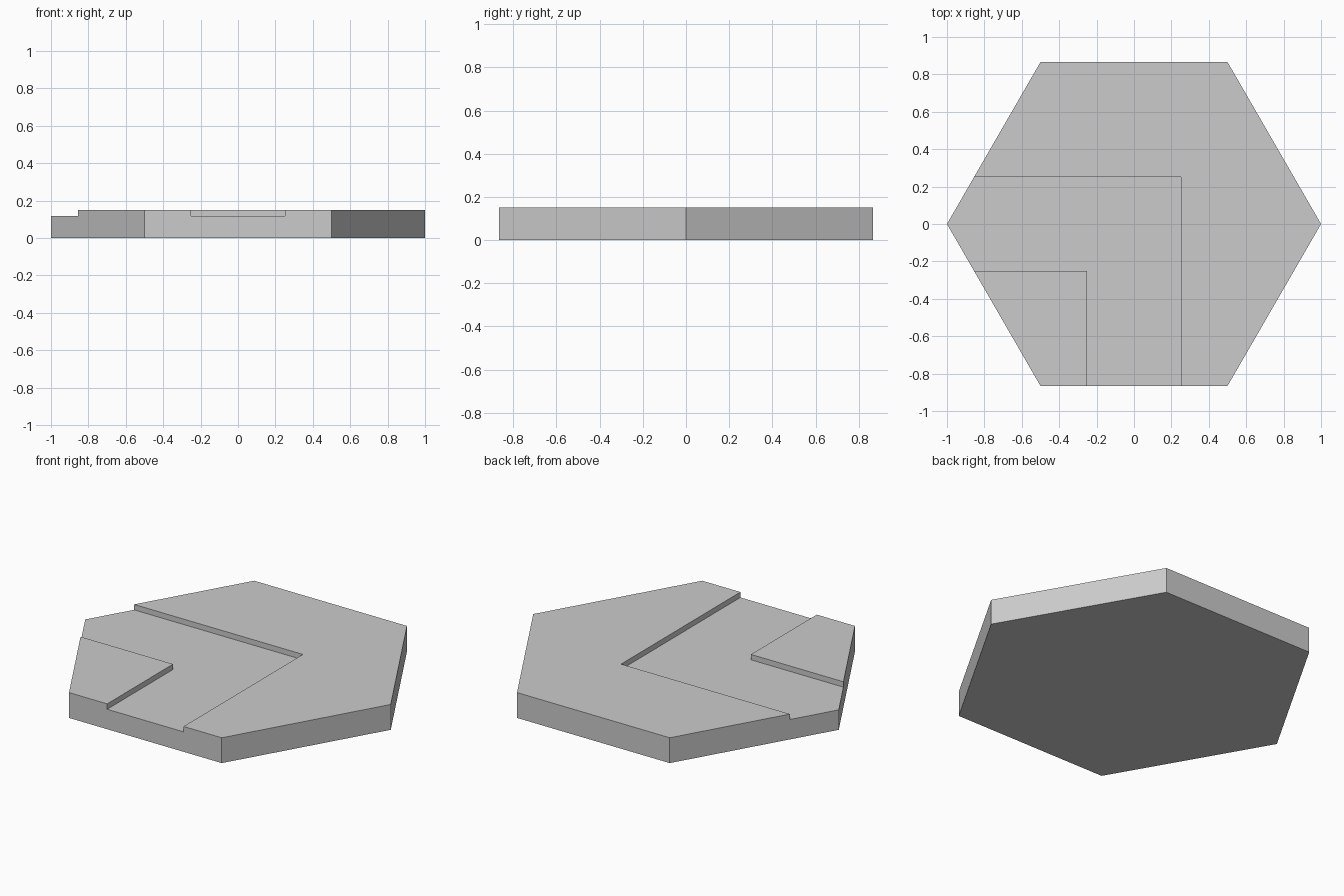
import bpy
import bmesh
from math import cos, sin, pi

HEIGHT, FLOOR, HALF, FAR = 0.15, 0.118, 0.25, 1.5

if "Cube" in bpy.data.objects:
    bpy.data.objects.remove(bpy.data.objects["Cube"], do_unlink=True)

# Plain grey
grey = bpy.data.materials.new("stone_grey")
grey.use_nodes = True
colour = (0.6, 0.6, 0.6, 1)
grey.diffuse_color = colour
grey.node_tree.nodes["Principled BSDF"].inputs["Base Color"].default_value = colour


def prism(name, outline, bottom, top):
    """Extrude a flat outline straight up."""
    bm = bmesh.new()
    base = bm.faces.new([bm.verts.new((x, y, bottom)) for x, y in outline])
    lid = bmesh.ops.extrude_face_region(bm, geom=[base], use_keep_orig=True)["geom"]
    verts = [g for g in lid if isinstance(g, bmesh.types.BMVert)]
    bmesh.ops.translate(bm, verts=verts, vec=(0, 0, top - bottom))
    bmesh.ops.recalc_face_normals(bm, faces=bm.faces)
    mesh = bpy.data.meshes.new(name)
    bm.to_mesh(mesh)
    bm.free()
    mesh.materials.append(grey)
    obj = bpy.data.objects.new(name, mesh)
    bpy.context.collection.objects.link(obj)
    return obj


# Hexagonal tile
tile = prism("hex_tile", [(cos(i * pi / 3), sin(i * pi / 3)) for i in range(6)], 0, HEIGHT)

# Channel with a right-angle bend, open to the -x and -y sides
bend = [(-FAR, HALF), (-FAR, -HALF), (-HALF, -HALF),
        (-HALF, -FAR), (HALF, -FAR), (HALF, HALF)]
cutter = prism("channel_cutter", bend, FLOOR, HEIGHT + 0.1)
cutter.hide_render = True

cut = tile.modifiers.new("channel", "BOOLEAN")
cut.operation = "DIFFERENCE"
cut.solver = "EXACT"
cut.object = cutter

# Bake the cut and drop the helper
bpy.context.view_layer.objects.active = tile
tile.select_set(True)
bpy.ops.object.modifier_apply(modifier=cut.name)
bpy.data.objects.remove(cutter, do_unlink=True)
